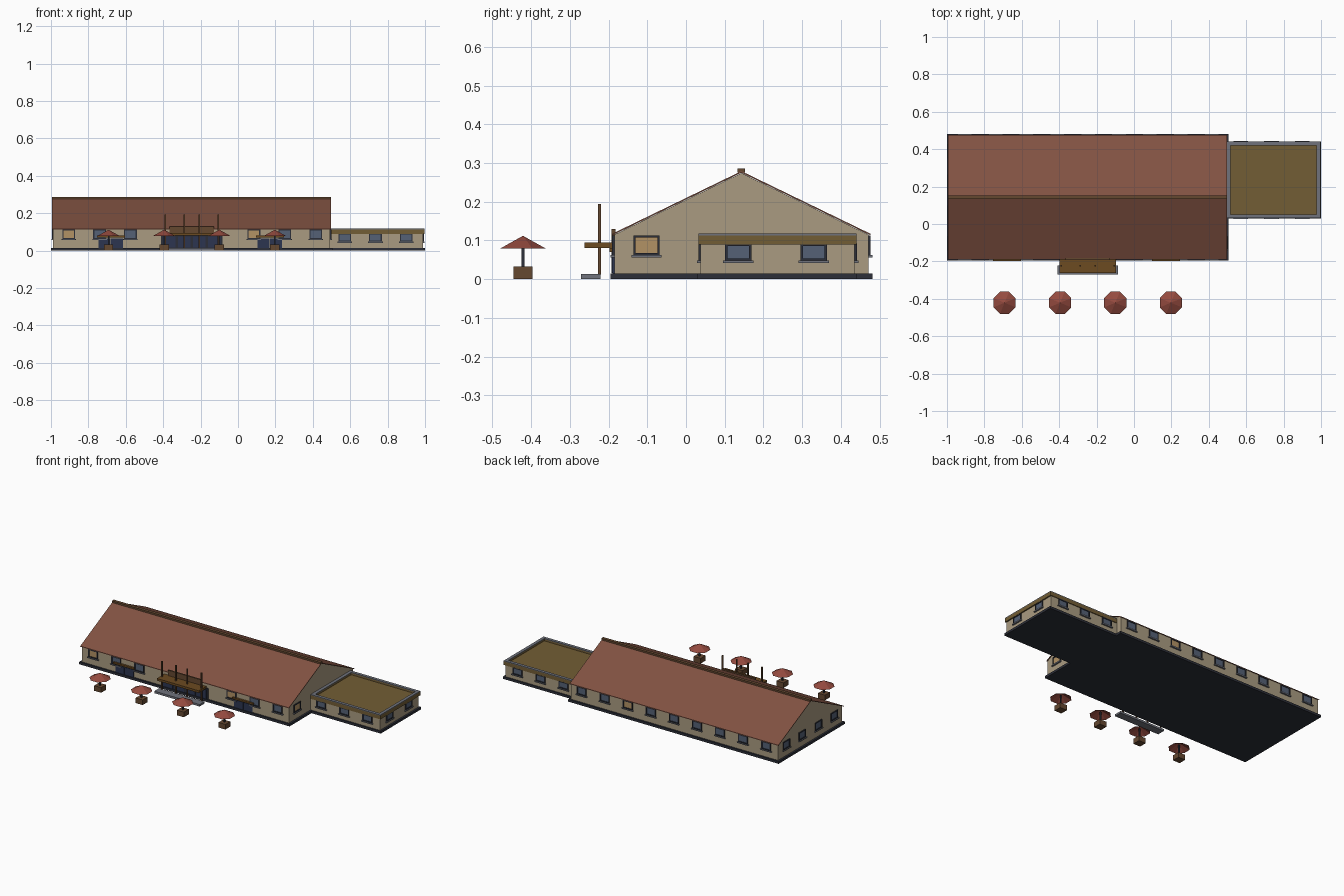
import bpy, bmesh, math
from mathutils import Matrix, Vector

if "Cube" in bpy.data.objects:
    bpy.data.objects.remove(bpy.data.objects["Cube"])


def mat(name, r, g, b):
    m = bpy.data.materials.new(name)
    m.diffuse_color = (r, g, b, 1)
    m.use_nodes = True
    m.node_tree.nodes["Principled BSDF"].inputs["Base Color"].default_value = m.diffuse_color
    return m


WALL = mat("wall_tan", .40, .33, .22)
DARK = mat("dark_trim", .025, .028, .04)
ROOF = mat("roof_red", .22, .085, .055)
BROWN = mat("wood_brown", .13, .065, .03)
FLAT = mat("flat_roof_olive", .17, .11, .035)
CANOPY = mat("canopy_wood", .15, .07, .015)
GREY = mat("grey_trim", .16, .17, .2)
GLASS = mat("glass_blue", .09, .12, .18)
LIT = mat("glass_lit", .45, .29, .13)
DOOR = mat("door_navy", .025, .035, .08)
CLOTH = mat("umbrella_red", .30, .07, .05)


def finish(name, bm, material):
    bmesh.ops.recalc_face_normals(bm, faces=bm.faces)
    me = bpy.data.meshes.new(name)
    bm.to_mesh(me)
    bm.free()
    me.materials.append(material)
    ob = bpy.data.objects.new(name, me)
    bpy.context.collection.objects.link(ob)
    return ob


# one box: (x0, x1, y0, y1, z0, z1) with an optional transform
def add_box(bm, b, xf=Matrix()):
    c = Vector(((b[0] + b[1]) / 2, (b[2] + b[3]) / 2, (b[4] + b[5]) / 2))
    s = (b[1] - b[0], b[3] - b[2], b[5] - b[4], 1)
    bmesh.ops.create_cube(bm, size=1, matrix=xf @ Matrix.Translation(c) @ Matrix.Diagonal(s))


def boxes(name, material, *bs):
    bm = bmesh.new()
    for b in bs:
        add_box(bm, b)
    return finish(name, bm, material)


# extrude a (y, z) profile along x
def prism(name, material, pts, x0, x1):
    bm = bmesh.new()
    f = bm.faces.new([bm.verts.new((x0, y, z)) for y, z in pts])
    r = bmesh.ops.extrude_face_region(bm, geom=[f])
    vs = [v for v in r["geom"] if isinstance(v, bmesh.types.BMVert)]
    bmesh.ops.translate(bm, verts=vs, vec=(x1 - x0, 0, 0))
    return finish(name, bm, material)


# foundations
boxes("hall_base", DARK, (-1, .505, -.195, .482, 0, .015))
boxes("wing_base", DARK, (.505, 1, .03, .442, 0, .015))

# hall walls and pitched roof
YM = .143
prism("hall_walls", WALL, [(-.185, .015), (.471, .015), (.471, .115), (YM, .274), (-.185, .115)], -.988, .493)
for side, name in ((-1, "roof_front"), (1, "roof_back")):
    e = YM + side * .334
    prism(name, ROOF, [(e, .113), (YM, .275), (YM, .279), (e, .117)], -.995, .498)
boxes("ridge_cap", BROWN, (-.995, .498, YM - .01, YM + .01, .275, .286))

# wing: walls, fascia band, recessed roof and parapet cap
boxes("wing_walls", WALL, (.49, .988, .038, .435, .015, .092))
boxes("wing_roof", FLAT, (.49, .98, .045, .43, .09, .1))
W0, W1, V0, V1 = .497, .996, .032, .44


def ring(t, z0, z1):
    return [(W0, W1, V0, V0 + t, z0, z1), (W0, W1, V1 - t, V1, z0, z1),
            (W1 - t, W1, V0 + t, V1 - t, z0, z1), (W0, W0 + t, V0 + t, V1 - t, z0, z1)]


boxes("wing_fascia", FLAT, *ring(.016, .09, .113))
boxes("wing_parapet_cap", GREY, *ring(.02, .113, .118))

# windows: local x along the wall, local -y outward
frames, sills, blue, lit = (bmesh.new() for _ in range(4))


def window(x, y, turn, z0, z1, glow=False):
    xf = Matrix.Translation((x, y, 0)) @ Matrix.Rotation(math.radians(turn), 4, 'Z')
    w, t, d = .034, .006, .006
    for b in ((-w, -w + t, -d, 0, z0, z1), (w - t, w, -d, 0, z0, z1),
              (-w + t, w - t, -d, 0, z0, z0 + t), (-w + t, w - t, -d, 0, z1 - t, z1)):
        add_box(frames, b, xf)
    add_box(lit if glow else blue, (-w + t, w - t, -.002, 0, z0 + t, z1 - t), xf)
    add_box(sills, (-w - .005, w + .005, -.01, 0, z0 - .006, z0), xf)


for i in range(9):
    x = -.905 + .165 * i
    if i not in (3, 4, 5):
        window(x, -.185, 0, .062, .113, i in (0, 6))
    window(x, .471, 180, .062, .113, i == 6)
for y in (-.102, .061, .225, .388):
    window(-.988, y, -90, .062, .113)
window(.493, -.102, 90, .062, .113, True)
for x in (.57, .735, .9):
    window(x, .038, 0, .048, .092)
    window(x, .435, 180, .048, .092)
for y in (.135, .33):
    window(.988, y, 90, .048, .092)
finish("window_frames", frames, DARK)
finish("window_sills", sills, GREY)
finish("window_glass", blue, GLASS)
finish("lit_window_glass", lit, LIT)

# side doors with small canopies
for x, n in ((-.68, "left"), (.17, "right")):
    boxes(n + "_door", DOOR, (x - .065, x - .002, -.19, -.18, .015, .064), (x + .002, x + .065, -.19, -.18, .015, .064))
    boxes(n + "_door_canopy", CANOPY, (x - .075, x + .075, -.198, -.18, .07, .08))

# main entrance: doors, sign board, canopy, masts and step
EX = -.247
boxes("entrance_surround", DARK, (EX - .165, EX + .165, -.189, -.18, .015, .085))
boxes("entrance_doors", DOOR, *[(EX + o - .034, EX + o + .034, -.192, -.18, .016, .075)
                                for o in (-.12, -.04, .04, .12)])
boxes("entrance_board", BROWN, (EX - .12, EX + .12, -.192, -.182, .085, .13))
boxes("entrance_canopy", CANOPY, (EX - .15, EX + .15, -.262, -.185, .081, .095))
boxes("entrance_step", GREY, (EX - .162, EX + .162, -.271, -.221, 0, .013))
boxes("entrance_masts", BROWN, *[(x - .004, x + .004, -.227, -.219, .012, .194)
                                 for x in (-.388, -.288, -.207, -.106)])

# parasols: planter box, pole and eight-sided canopy
for i, x in enumerate((-.692, -.395, -.1, .197)):
    n = f"parasol_{i + 1}_"
    boxes(n + "planter", BROWN, (x - .025, x + .025, -.446, -.396, 0, .033))
    boxes(n + "pole", DARK, (x - .004, x + .004, -.425, -.417, .03, .1))
    bm = bmesh.new()
    bmesh.ops.create_cone(bm, segments=8, cap_ends=False, radius1=.064, radius2=0, depth=.033,
                          matrix=Matrix.Translation((x, -.421, .0955)) @ Matrix.Rotation(math.pi / 8, 4, 'Z'))
    bmesh.ops.remove_doubles(bm, verts=bm.verts, dist=1e-5)
    finish(n + "canopy", bm, CLOTH)
